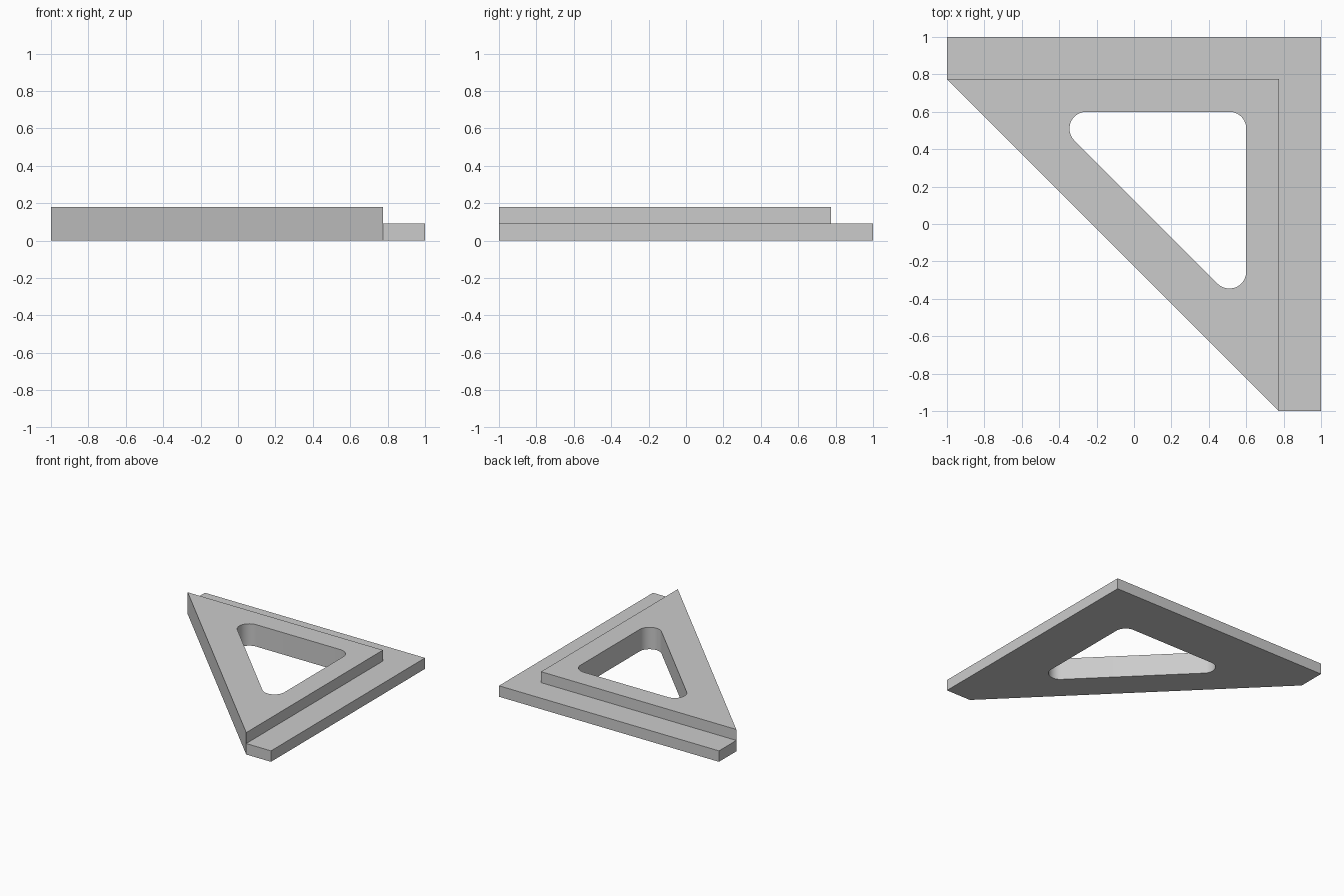
import bpy, bmesh
from math import cos, sin, radians

cube = bpy.data.objects.get("Cube")
if cube:
    bpy.data.objects.remove(cube, do_unlink=True)

STEP, TOP = 0.09, 0.18      # height of the ledge and of the raised triangle
S = 0.775                   # inner edge of the ledge
RADIUS, ARC_STEPS = 0.09, 16

grey = bpy.data.materials.new("plain grey")
grey.use_nodes = True
grey.diffuse_color = (0.6, 0.6, 0.6, 1)
grey.node_tree.nodes["Principled BSDF"].inputs["Base Color"].default_value = (0.6, 0.6, 0.6, 1)


def arc(cx, cy, start, end):
    angles = [radians(start + (end - start) * i / ARC_STEPS) for i in range(ARC_STEPS + 1)]
    return [(cx + RADIUS * cos(a), cy + RADIUS * sin(a)) for a in angles]


def wall(bm, points, z0, z1):
    for (ax, ay), (bx, by) in zip(points, points[1:] + points[:1]):
        corners = [(ax, ay, z0), (bx, by, z0), (bx, by, z1), (ax, ay, z1)]
        bm.faces.new([bm.verts.new(c) for c in corners])


def cap(bm, loops, z):
    # Flat face between an outline and the opening inside it
    edges = []
    for points in loops:
        verts = [bm.verts.new((x, y, z)) for x, y in points]
        edges += [bm.edges.new(pair) for pair in zip(verts, verts[1:] + verts[:1])]
    bmesh.ops.triangle_fill(bm, edges=edges, use_beauty=True, normal=(0, 0, 1))


# Outlines of the base, the raised triangle, the ledge and the rounded opening
base = [(-1, S), (S, -1), (1, -1), (1, 1), (-1, 1)]
raised = [(-1, S), (S, -1), (S, S)]
ledge = [(-1, S), (S, S), (S, -1), (1, -1), (1, 1), (-1, 1)]
opening = arc(0.51, 0.51, 0, 90) + arc(-0.255, 0.51, 90, 225) + arc(0.51, -0.255, 225, 360)

bm = bmesh.new()
wall(bm, base, 0, STEP)
wall(bm, raised, STEP, TOP)
wall(bm, opening, 0, TOP)
cap(bm, [base, opening], 0)
cap(bm, [raised, opening], TOP)
cap(bm, [ledge], STEP)
bmesh.ops.remove_doubles(bm, verts=bm.verts[:], dist=0.0005)
bmesh.ops.recalc_face_normals(bm, faces=bm.faces[:])

mesh = bpy.data.meshes.new("set_square")
bm.to_mesh(mesh)
bm.free()
mesh.materials.append(grey)
square = bpy.data.objects.new("set_square", mesh)
bpy.context.collection.objects.link(square)

# Smooth rounded corners with crisp outer edges
bpy.ops.object.select_all(action='DESELECT')
square.select_set(True)
bpy.context.view_layer.objects.active = square
bpy.ops.object.shade_smooth_by_angle(angle=radians(30))
